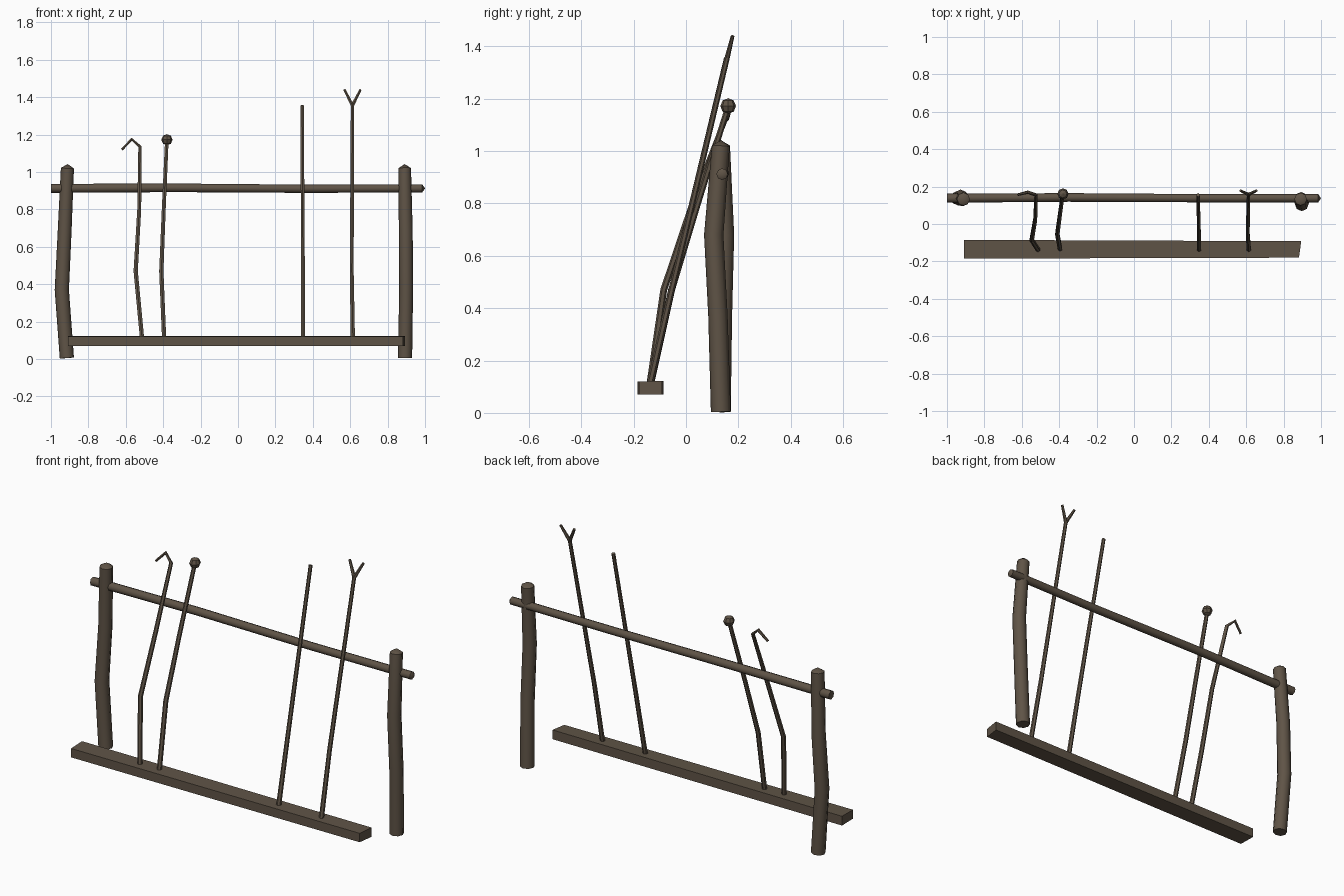
import bpy, bmesh, math
from mathutils import Vector

if "Cube" in bpy.data.objects:
    bpy.data.objects.remove(bpy.data.objects["Cube"])

wood = bpy.data.materials.new("weathered brown wood")
wood.diffuse_color = (0.115, 0.088, 0.062, 1)
wood.use_nodes = True
wood.node_tree.nodes["Principled BSDF"].inputs["Base Color"].default_value = wood.diffuse_color


def finish(bm, name, angle=None):
    bmesh.ops.recalc_face_normals(bm, faces=bm.faces)
    mesh = bpy.data.meshes.new(name)
    bm.to_mesh(mesh)
    bm.free()
    mesh.materials.append(wood)
    ob = bpy.data.objects.new(name, mesh)
    bpy.context.collection.objects.link(ob)
    if angle:
        bpy.ops.object.select_all(action='DESELECT')
        ob.select_set(True)
        bpy.context.view_layer.objects.active = ob
        bpy.ops.object.shade_smooth_by_angle(angle=math.radians(angle))
    return ob


def add_tube(bm, path, radii, sides, tip=0.0):
    """Rings along a bent path; tip adds a low cone on the far end."""
    pts = [Vector(p) for p in path]
    rings = []
    for i, p in enumerate(pts):
        d = (pts[min(i + 1, len(pts) - 1)] - pts[max(i - 1, 0)]).normalized()
        ref = Vector((0, 1, 0))
        u = (ref - d * ref.dot(d)).normalized()
        v = d.cross(u)
        ring = []
        for k in range(sides):
            a = 2 * math.pi * k / sides
            ring.append(bm.verts.new(p + radii[i] * (u * math.cos(a) + v * math.sin(a))))
        rings.append(ring)
    for r0, r1 in zip(rings, rings[1:]):
        for k in range(sides):
            j = (k + 1) % sides
            bm.faces.new((r0[k], r0[j], r1[j], r1[k]))
    bm.faces.new(rings[0][::-1])
    if tip:
        apex = bm.verts.new(pts[-1] + (pts[-1] - pts[-2]).normalized() * tip)
        for k in range(sides):
            bm.faces.new((rings[-1][k], rings[-1][(k + 1) % sides], apex))
    else:
        bm.faces.new(rings[-1])


def tube(name, path, radii, sides=8, tip=0.0, branches=()):
    bm = bmesh.new()
    add_tube(bm, path, radii, sides, tip)
    for b_path, b_radii in branches:
        add_tube(bm, b_path, b_radii, 6)
    return finish(bm, name, 50)


# Upright posts, each slightly crooked
tube("left_post",
     [(-0.915, 0.133, 0.005), (-0.942, 0.138, 0.37), (-0.927, 0.147, 0.68), (-0.912, 0.133, 1.02)],
     [0.038, 0.038, 0.037, 0.035], tip=0.022)
tube("right_post",
     [(0.893, 0.133, 0.005), (0.899, 0.122, 0.37), (0.897, 0.106, 0.68), (0.891, 0.133, 1.02)],
     [0.038, 0.037, 0.037, 0.034], tip=0.022)

# Cross rail
tube("cross_rail",
     [(-1.0, 0.138, 0.912), (-0.35, 0.142, 0.915), (0.35, 0.138, 0.91), (0.985, 0.138, 0.912)],
     [0.024, 0.023, 0.022, 0.022], tip=0.015)

# Foot plank with skewed ends
bm = bmesh.new()
ends = []
for x, skew, y0, y1 in ((-0.908, -0.002, -0.185, -0.085), (0.882, 0.012, -0.18, -0.092)):
    ends.append([bm.verts.new(c) for c in (
        (x, y0, 0.07), (x + skew, y1, 0.07), (x + skew, y1, 0.122), (x, y0, 0.12))])
bm.faces.new(ends[0])
bm.faces.new(ends[1])
for k in range(4):
    j = (k + 1) % 4
    bm.faces.new((ends[0][k], ends[0][j], ends[1][j], ends[1][k]))
finish(bm, "foot_plank")

# Leaning stick with a hooked end
tube("hook_stick",
     [(-0.513, -0.138, 0.11), (-0.547, -0.085, 0.47), (-0.528, 0.025, 0.80), (-0.524, 0.155, 1.135),
      (-0.568, 0.17, 1.175), (-0.62, 0.157, 1.12)],
     [0.013, 0.013, 0.012, 0.010, 0.009, 0.007], 6)

# Leaning stick with a round knob
tube("knob_stick",
     [(-0.395, -0.135, 0.11), (-0.41, -0.055, 0.47), (-0.397, 0.045, 0.80), (-0.381, 0.158, 1.16)],
     [0.013, 0.013, 0.012, 0.011], 6)
bm = bmesh.new()
bmesh.ops.create_uvsphere(bm, u_segments=8, v_segments=4, radius=0.03)
bmesh.ops.translate(bm, verts=bm.verts, vec=(-0.38, 0.161, 1.172))
finish(bm, "stick_knob")

# Plain leaning stick
tube("plain_stick",
     [(0.348, -0.138, 0.11), (0.347, -0.055, 0.47), (0.343, 0.155, 1.355)],
     [0.013, 0.012, 0.010], 6)

# Leaning stick with a forked end
joint = (0.612, 0.157, 1.355)
tube("fork_stick",
     [(0.614, -0.138, 0.11), (0.608, -0.055, 0.47), joint],
     [0.013, 0.012, 0.010], 6,
     branches=[([joint, (0.612 + s * 0.043, 0.178, 1.44)], [0.010, 0.007]) for s in (-1, 1)])
